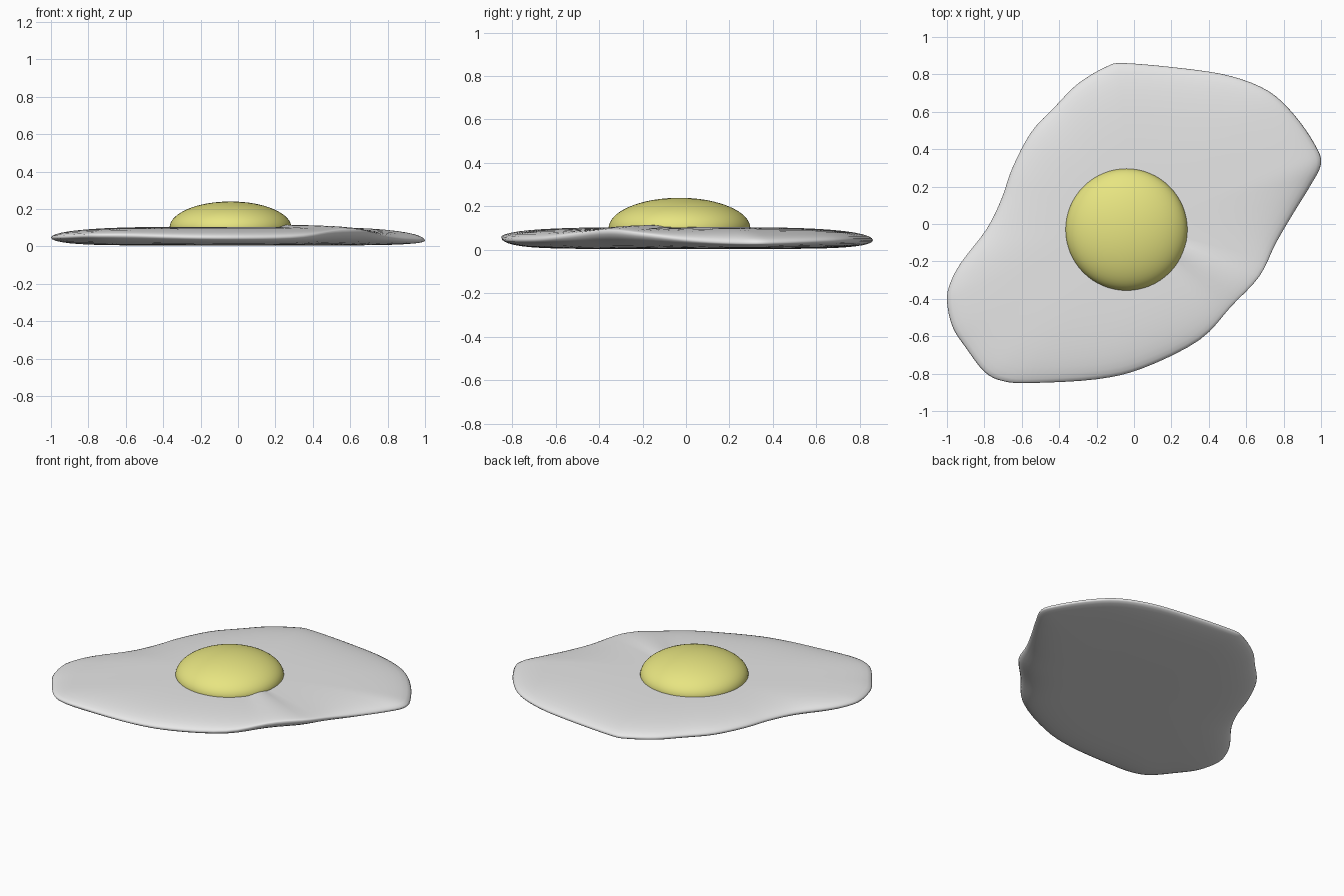
import bpy
import bmesh
import math
from mathutils import Vector

default_cube = bpy.data.objects.get("Cube")
if default_cube:
    bpy.data.objects.remove(default_cube, do_unlink=True)


def make_material(name, colour):
    material = bpy.data.materials.new(name)
    material.use_nodes = True
    material.diffuse_color = (*colour, 1)
    shader = material.node_tree.nodes["Principled BSDF"]
    shader.inputs["Base Color"].default_value = (*colour, 1)
    return material


def make_object(name, bm, material):
    bmesh.ops.recalc_face_normals(bm, faces=bm.faces)
    for face in bm.faces:
        face.smooth = True
    mesh = bpy.data.meshes.new(name)
    bm.to_mesh(mesh)
    bm.free()
    mesh.materials.append(material)
    obj = bpy.data.objects.new(name, mesh)
    bpy.context.collection.objects.link(obj)
    return obj


def smooth_loop(points, steps):
    """Closed Catmull-Rom curve through the points."""
    result = []
    count = len(points)
    for i in range(count):
        a, b, c, d = (Vector(points[(i + k) % count]) for k in (-1, 0, 1, 2))
        for step in range(steps):
            t = step / steps
            result.append(b + (c - a) * t / 2
                          + (a * 2 - b * 5 + c * 4 - d) * t ** 2 / 2
                          + (b * 3 - a - c * 3 + d) * t ** 3 / 2)
    return result


def bump(point, centre, width):
    """Soft hill that is 1 at its centre."""
    distance = (point - Vector(centre)).length
    return math.exp(-(distance / width) ** 2)


def edge_height(point):
    """Height of the rim, curled up at the front and drooping at the sides."""
    return (0.045
            + 0.045 * bump(point, (0.6, -0.35), 0.3)
            + 0.015 * bump(point, (-0.7, -0.85), 0.35)
            - 0.015 * bump(point, (1, 0.3), 0.35))


# Egg white: concentric rings from the top centre, over the rim, to the base
outline = smooth_loop([
    (1, .32), (.97, .42), (.86, .58), (.72, .71), (.52, .79), (.28, .83),
    (-.05, .86), (-.15, .84), (-.3, .75), (-.42, .63), (-.55, .49),
    (-.65, .3), (-.71, .13), (-.79, -.03), (-.92, -.2), (-.98, -.31),
    (-1, -.41), (-.97, -.55), (-.9, -.66), (-.8, -.79), (-.7, -.84),
    (-.55, -.85), (-.2, -.83), (.05, -.77), (.35, -.62), (.52, -.44),
    (.67, -.28), (.76, -.1), (.86, .07), (.94, .2)], 4)

TOP, BASE = 0.105, 0.005
RINGS = 14
bm = bmesh.new()
rings = []
for side in ("top", "bottom"):
    spread = [math.sin(math.pi / 2 * i / RINGS) for i in range(1, RINGS + 1)]
    if side == "bottom":
        spread = spread[-2::-1]
    for s in spread:
        ring = []
        for p in outline:
            rim = edge_height(p)
            if side == "top":
                crest = max(TOP, rim + 0.025)
                z = rim + (crest - rim) * math.sqrt(max(0, 1 - s ** 4))
            else:
                z = rim + (BASE - rim) * math.sqrt(max(0, 1 - s ** 7))
            ring.append(bm.verts.new((p.x * s, p.y * s, z)))
        rings.append(ring)

count = len(outline)
for upper, lower in zip(rings, rings[1:]):
    for i in range(count):
        j = (i + 1) % count
        bm.faces.new((upper[i], upper[j], lower[j], lower[i]))
for ring, height in ((rings[0], TOP), (rings[-1], BASE)):
    centre = bm.verts.new((0, 0, height))
    for i in range(count):
        bm.faces.new((ring[i], ring[(i + 1) % count], centre))
make_object("egg_white", bm, make_material("off white", (0.8, 0.8, 0.8)))

# Yolk: flattened dome with a shallower hidden underside
bm = bmesh.new()
bmesh.ops.create_uvsphere(bm, u_segments=64, v_segments=32, radius=1)
for v in bm.verts:
    depth = 0.14 if v.co.z > 0 else 0.06
    v.co = (v.co.x * 0.326 - 0.04, v.co.y * 0.326 - 0.03, v.co.z * depth + 0.1)
make_object("yolk", bm, make_material("yolk yellow", (0.8, 0.78, 0.22)))
